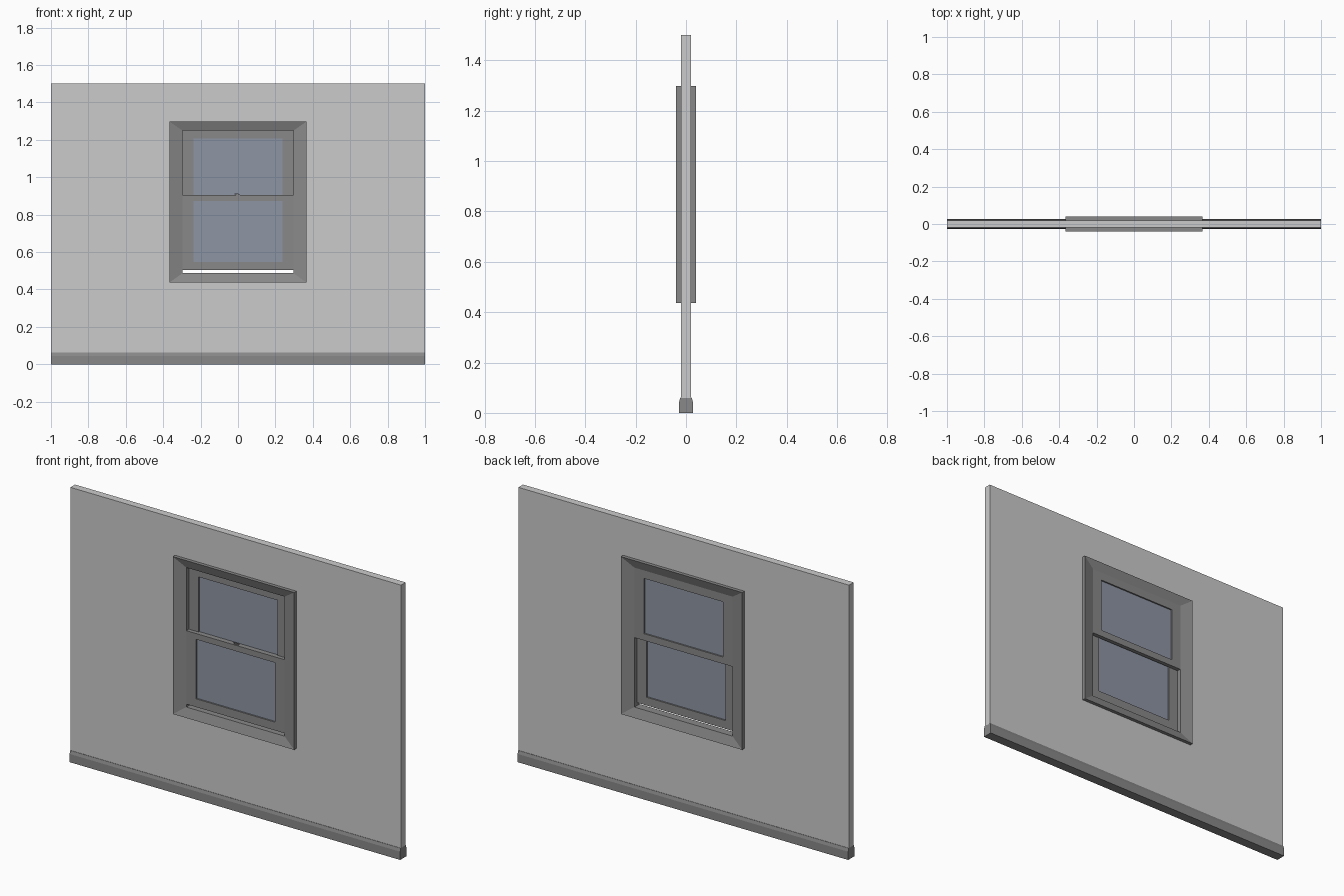
import bpy
import bmesh

if "Cube" in bpy.data.objects:
    bpy.data.objects.remove(bpy.data.objects["Cube"])


def material(name, rgb):
    m = bpy.data.materials.new(name)
    m.diffuse_color = (*rgb, 1)
    m.use_nodes = True
    m.node_tree.nodes["Principled BSDF"].inputs["Base Color"].default_value = m.diffuse_color
    return m


TRIM = material("trim_grey", (0.25, 0.25, 0.25))
GLASS = material("window_glass", (0.27, 0.30, 0.37))


def finish(name, bm, mat=None):
    bmesh.ops.recalc_face_normals(bm, faces=bm.faces)
    me = bpy.data.meshes.new(name)
    bm.to_mesh(me)
    bm.free()
    ob = bpy.data.objects.new(name, me)
    bpy.context.collection.objects.link(ob)
    if mat:
        me.materials.append(mat)
    return ob


def ring(name, loops, mat=None):
    """Mitred rectangular ring; each loop is (x half width, z low, z high, y)."""
    bm = bmesh.new()
    rows = [[bm.verts.new(p) for p in
             ((-w, y, lo), (w, y, lo), (w, y, hi), (-w, y, hi))]
            for w, lo, hi, y in loops]
    for i, a in enumerate(rows):
        b = rows[(i + 1) % len(rows)]
        for k in range(4):
            j = (k + 1) % 4
            bm.faces.new((a[k], a[j], b[j], b[k]))
    return finish(name, bm, mat)


def flat_ring(name, outer, inner, y0, y1, mat=None):
    return ring(name, [(*outer, y0), (*inner, y0), (*inner, y1), (*outer, y1)], mat)


def box(name, x, y, z, mat=None):
    bm = bmesh.new()
    bmesh.ops.create_cube(bm, size=1)
    for v in bm.verts:
        for i, (lo, hi) in enumerate((x, y, z)):
            v.co[i] = hi if v.co[i] > 0 else lo
    return finish(name, bm, mat)


# Wall panel with window opening
flat_ring("wall", (1, 0.06, 1.5), (0.31, 0.475, 1.26), -0.02, 0.02)

# Baseboard with sloped top edges, extruded along the wall
half = [(0.027, 0), (0.027, 0.045), (0.022, 0.062)]
profile = half + [(-y, z) for y, z in reversed(half)]
bm = bmesh.new()
face = bm.faces.new([bm.verts.new((-1, y, z)) for y, z in profile])
geo = bmesh.ops.extrude_face_region(bm, geom=[face], use_keep_orig=True)["geom"]
bmesh.ops.translate(bm, vec=(2, 0, 0),
                    verts=[g for g in geo if isinstance(g, bmesh.types.BMVert)])
finish("baseboard", bm, TRIM)

# Window casing sloping inwards on both sides of the wall
outer, inner = (0.367, 0.437, 1.298), (0.297, 0.487, 1.25)
ring("window_casing", [(*outer, -0.039), (*inner, -0.022),
                       (*inner, 0.022), (*outer, 0.039)], TRIM)

# Sliding sashes: lower in front, upper behind
for name, z, gz, y in (("lower", (0.503, 0.905), (0.548, 0.873), -0.011),
                       ("upper", (0.867, 1.25), (0.904, 1.206), 0.011)):
    flat_ring(name + "_sash", (0.297, *z), (0.239, *gz), y - 0.011, y + 0.011, TRIM)
    box(name + "_glass", (-0.239, 0.239), (y - 0.003, y + 0.003), gz, GLASS)

# Sash latch on the meeting rail
box("latch_base", (-0.012, 0.012), (-0.017, -0.004), (0.905, 0.909), TRIM)
box("latch_lever", (-0.018, 0.004), (-0.013, -0.008), (0.909, 0.913), TRIM)
